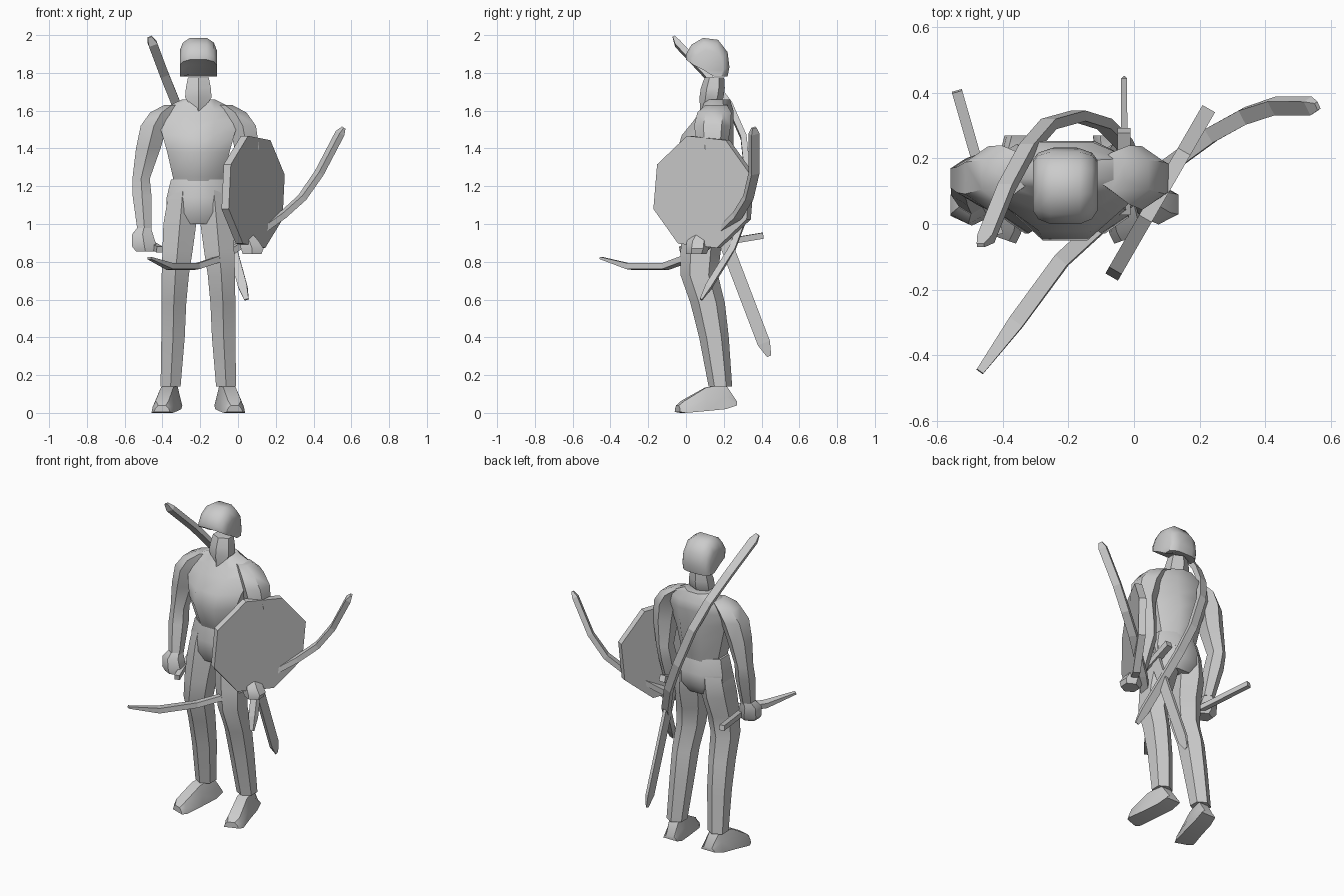
import bpy, bmesh, math
from mathutils import Vector

CX = -0.21  # body centre line

grey = bpy.data.materials.new("light_grey")
grey.diffuse_color = (0.6, 0.6, 0.6, 1)


def finish(name, rings, smooth=True):
    """Skin a list of equal-length vertex rings into a closed mesh object."""
    bm = bmesh.new()
    vs = [[bm.verts.new(p) for p in ring] for ring in rings]
    n = len(vs[0])
    for a, b in zip(vs, vs[1:]):
        for i in range(n):
            j = (i + 1) % n
            bm.faces.new((a[i], a[j], b[j], b[i]))
    bm.faces.new(vs[0][::-1])
    bm.faces.new(vs[-1])
    bmesh.ops.recalc_face_normals(bm, faces=bm.faces)
    me = bpy.data.meshes.new(name)
    bm.to_mesh(me)
    bm.free()
    me.materials.append(grey)
    ob = bpy.data.objects.new(name, me)
    bpy.context.collection.objects.link(ob)
    if smooth:
        bpy.ops.object.select_all(action='DESELECT')
        ob.select_set(True)
        bpy.context.view_layer.objects.active = ob
        bpy.ops.object.shade_smooth_by_angle(angle=math.radians(40))
    return ob


def loft(name, sections, n=8, side=1):
    """Stack of polygons (x offset, y, z, half width, half depth); side mirrors in x."""
    k = 1 / math.cos(math.pi / n)
    rings = []
    for x, y, z, rx, ry in sections:
        rings.append([(CX + side * (x + k * rx * math.cos(a)), y + k * ry * math.sin(a), z)
                      for a in [(i + 0.5) * math.tau / n for i in range(n)]])
    return finish(name, rings)


def sweep(name, path, up, sizes):
    """Rectangular bar along a path; sizes are (half width, half thickness) per point."""
    pts = [Vector(p) for p in path]
    rings = []
    for i, p in enumerate(pts):
        t = (pts[min(i + 1, len(pts) - 1)] - pts[max(i - 1, 0)]).normalized()
        s = t.cross(Vector(up)).normalized()
        u = s.cross(t)
        w, h = sizes[i]
        rings.append([p + s * w * a + u * h * b for a, b in ((1, 1), (-1, 1), (-1, -1), (1, -1))])
    return finish(name, rings, smooth=False)


# Torso and pelvis
loft("torso", [(0, .115, 1.20, .125, .10), (0, .11, 1.25, .135, .115), (0, .10, 1.38, .165, .15),
               (0, .115, 1.47, .19, .137), (0, .148, 1.55, .215, .105),
               (0, .165, 1.605, .20, .085), (0, .168, 1.66, .085, .065)])
loft("pelvis", [(0, .11, 1.235, .145, .105), (0, .115, 1.14, .168, .124),
                (0, .115, 1.06, .17, .12), (0, .11, 1.0, .10, .09)])
# Neck with its pointed collar
loft("neck", [(0, .11, 1.58, .01, .03), (0, .135, 1.67, .07, .055),
              (0, .142, 1.72, .066, .055), (0, .15, 1.775, .055, .045)], 6)

# Helmet: side profile repeated at several widths, open diagonal underside
profile = [(0, 1.90), (.03, 1.95), (.09, 1.985), (.17, 1.975), (.22, 1.91),
           (.23, 1.83), (.22, 1.78), (.16, 1.78), (.08, 1.83), (.0, 1.87)]
slices = []
for x, s, lift in ((-.098, .68, 0), (-.082, .88, 0), (-.045, 1, .012),
                   (.045, 1, .012), (.082, .88, 0), (.098, .68, 0)):
    slices.append([(CX + x, .125 + (y - .125) * s,
                    1.78 + (z - 1.78) * s + (lift if 6 < i < 9 else 0))
                   for i, (y, z) in enumerate(profile)])
finish("helmet", slices)

# Arms: the right hangs free, the left is tucked in behind the shield
shoulder = [(.14, .16, 1.63, .04, .05), (.195, .15, 1.59, .06, .078),
            (.235, .14, 1.52, .07, .084)]
loft("right_arm", shoulder + [(.265, .135, 1.40, .065, .068), (.303, .14, 1.24, .046, .052),
                              (.298, .12, 1.15, .05, .055), (.285, .075, .97, .038, .04)], 6, -1)
loft("left_arm", shoulder + [(.257, .14, 1.40, .065, .068), (.245, .165, 1.24, .044, .05),
                             (.235, .15, 1.15, .046, .055), (.245, .085, .94, .036, .04)], 6)
loft("right_hand", [(.288, .075, .98, .036, .04), (.295, .06, .945, .055, .052),
                    (.285, .055, .88, .065, .052), (.28, .05, .855, .05, .043)], 6, -1)
loft("left_hand", [(.25, .08, .95, .034, .04), (.27, .065, .91, .05, .052),
                   (.285, .06, .87, .06, .053), (.285, .055, .842, .05, .047)], 6)

# Legs and feet
for side, tag in ((-1, "right"), (1, "left")):
    loft(tag + "_leg", [(.08, .112, 1.2, .06, .085), (.088, .112, 1.11, .078, .105),
                        (.098, .105, 1.0, .087, .107), (.11, .078, .86, .08, .092),
                        (.122, .07, .73, .072, .086), (.13, .115, .58, .066, .079),
                        (.134, .148, .40, .062, .068), (.147, .182, .14, .053, .054)], 6, side)
    # Foot: cross-sections from toe to heel, toes turned out
    foot = []
    for y, x0, x1, z0, z1, skew in ((-.06, .15, .235, .005, .04, .03), (-.03, .135, .248, 0, .065, .03),
                                    (.10, .11, .22, .01, .135, .01), (.21, .09, .20, .02, .15, 0),
                                    (.27, .085, .185, .04, .06, 0)):
        t = .022
        foot.append([(CX + side * x, y + skew * (x - x0) / (x1 - x0), z) for x, z in
                     ((x0, z0), (x1, z0), (x1 - t * .3, (z0 + z1) / 2), (x1 - t, z1),
                      (x0 + t, z1), (x0 + t * .3, (z0 + z1) / 2))])
    finish(tag + "_foot", foot)

# Octagonal shield on the left arm
centre, along = Vector((.08, .095, 1.17)), Vector((.50, .866, 0))
normal = Vector((.866, -.50, 0))
rings = []
for off in (-.022, .022):
    rings.append([centre + normal * off + along * .31 * math.cos(a) + Vector((0, 0, .31 * math.sin(a)))
                  for a in [math.radians(17 + 45 * i) for i in range(8)]])
finish("shield", rings, smooth=False)

# Two bows: one slung on the back, one held in the left hand
bow_sizes = [(.006, .012)] + [(.016, .024)] * 8 + [(.006, .012)]
sweep("back_bow", [(-.468, -.065, 1.99), (-.452, -.045, 1.955), (-.39, .11, 1.79), (-.325, .23, 1.63),
                   (-.26, .305, 1.46), (-.17, .33, 1.22), (-.09, .305, 1.03), (-.03, .245, .87),
                   (.025, .12, .67), (.045, .08, .60)], (.94, 0, .34), bow_sizes)
sweep("hand_bow", [(.56, .36, 1.51), (.54, .36, 1.48), (.43, .36, 1.27), (.34, .33, 1.14),
                   (.235, .272, 1.045), (.04, .13, .905), (-.10, .0, .815), (-.22, -.11, .775),
                   (-.36, -.30, .775), (-.47, -.45, .82)], (-.57, .79, -.1), bow_sizes)

# Sword hanging behind the left hip
x = -.03
sweep("sword_blade", [(x, .16, 1.03), (x, .412, .37), (x, .44, .30)], (1, 0, 0),
      [(.034, .010), (.034, .009), (.012, .002)])
sweep("sword_guard", [(x, .035, .975), (x, .285, 1.075)], (1, 0, 0), [(.02, .02)] * 2)
sweep("sword_grip", [(x, .16, 1.02), (x, .11, 1.16)], (1, 0, 0), [(.016, .014)] * 2)

# Handle gripped in the right hand
sweep("hand_grip", [(-.415, -.03, .865), (-.54, .405, .938)], (0, 0, 1), [(.016, .016)] * 2)
